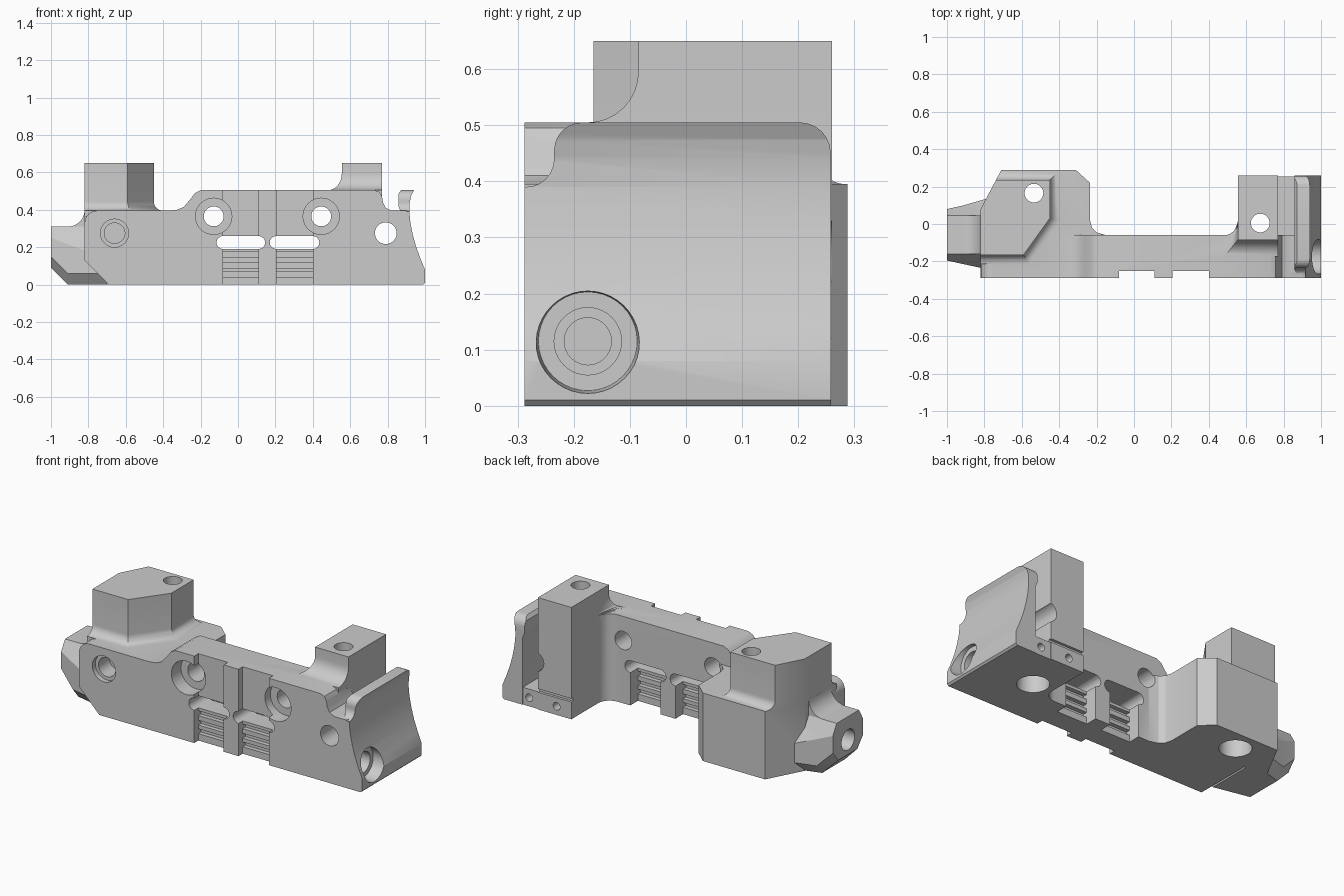
import bpy, bmesh, math

cube = bpy.data.objects.get("Cube")
if cube:
    bpy.data.objects.remove(cube, do_unlink=True)

grey = bpy.data.materials.new("machined grey")
grey.use_nodes = True
grey.diffuse_color = (0.6, 0.6, 0.6, 1)
grey.node_tree.nodes["Principled BSDF"].inputs["Base Color"].default_value = (0.6, 0.6, 0.6, 1)


def loft(name, rings):
    """Closed solid through rings of equal point count."""
    bm = bmesh.new()
    vs = [[bm.verts.new(p) for p in r] for r in rings]
    n = len(vs[0])
    for a, b in zip(vs, vs[1:]):
        for i in range(n):
            j = (i + 1) % n
            bm.faces.new((a[i], a[j], b[j], b[i]))
    bm.faces.new(vs[0][::-1])
    bm.faces.new(vs[-1])
    bm.normal_update()
    bmesh.ops.triangulate(bm, faces=bm.faces[:])
    bm.normal_update()
    if bm.calc_volume(signed=True) < 0:
        bmesh.ops.reverse_faces(bm, faces=bm.faces[:])
    me = bpy.data.meshes.new(name)
    bm.to_mesh(me)
    bm.free()
    me.materials.append(grey)
    ob = bpy.data.objects.new(name, me)
    bpy.context.collection.objects.link(ob)
    return ob


def place(axis, u, v, w):
    return {"x": (w, u, v), "y": (u, w, v), "z": (u, v, w)}[axis]


def prism(name, axis, pts, a, b):
    return loft(name, [[place(axis, u, v, w) for u, v in pts] for w in (a, b)])


def box(name, x0, x1, y0, y1, z0, z1):
    return prism(name, "z", [(x0, y0), (x1, y0), (x1, y1), (x0, y1)], z0, z1)


def arc(u, v, r, a0, a1, n):
    angles = [math.radians(a0 + (a1 - a0) * i / n) for i in range(n + 1)]
    return [(u + r * math.cos(t), v + r * math.sin(t)) for t in angles]


def drill(axis, u, v, r, a, b, r2=None):
    rings = [[place(axis, p, q, w) for p, q in arc(u, v, rad, 0, 360, 40)[:-1]]
             for rad, w in ((r, a), (r2 or r, b))]
    return loft("drill", rings)


def volume(mesh):
    bm = bmesh.new()
    bm.from_mesh(mesh)
    v = bm.calc_volume(signed=True)
    bm.free()
    return v


def combine(target, tool, op):
    """Boolean with the first solver that gives a plausible volume."""
    before, extra = volume(target.data), volume(tool.data)
    least = {"UNION": max(before, extra), "DIFFERENCE": before - extra, "INTERSECT": before / 2}[op]
    least = max(least - 1e-4, before * 0.3)
    for solver in ("MANIFOLD", "EXACT", "FLOAT"):
        mod = target.modifiers.new("bool", "BOOLEAN")
        mod.operation, mod.object, mod.solver = op, tool, solver
        bpy.context.view_layer.update()
        graph = bpy.context.evaluated_depsgraph_get()
        mesh = bpy.data.meshes.new_from_object(target.evaluated_get(graph))
        target.modifiers.remove(mod)
        if least <= volume(mesh) <= before + extra + 1e-4:
            target.data = mesh
            bpy.data.objects.remove(tool, do_unlink=True)
            return True
    return False


def flared(name, pts, dirs, z0, r, z1):
    """Upright block with a concave fillet spreading at its foot."""
    rings = [[(x + dx * r, y + dy * r, z0 - 0.03) for (x, y), (dx, dy) in zip(pts, dirs)]]
    for i in range(9):
        t = math.radians(90) * i / 8
        o, z = r * (1 - math.sin(t)), z0 + r * (1 - math.cos(t))
        rings.append([(x + dx * o, y + dy * o, z) for (x, y), (dx, dy) in zip(pts, dirs)])
    rings.append([(x, y, z1) for x, y in pts])
    return loft(name, rings)


# Front wall, with its stepped and rounded top edge
body = prism("mount_body", "y", [
    (-.82, .13), (-.69, 0), (.9, 0), (.9, .395), (.82, .395), (.79, .41), (.775, .44),
    (.77, .47), (.757, .495), (.73, .505), (-.2, .505), (-.23, .49), (-.26, .45),
    (-.29, .415), (-.33, .399), (-.38, .395)] + arc(-.755, .33, .065, 90, 180, 6), -.288, -.06)

# Left block and its tower
left = prism("left_block", "z", [
    (-.82, -.2), (-.15, -.2), (-.15, -.06), (-.2, -.045), (-.225, -.02), (-.235, .02),
    (-.235, .22), (-.31, .288), (-.71, .288), (-.82, .08)], 0, .395)
combine(left, prism("wedge", "y", [(-.9, -.1), (-.59, -.1), (-.82, .13), (-.9, .21)], -.4, .05),
        "DIFFERENCE")
tower = flared("left_tower",
               [(-.82, -.165), (-.59, -.165), (-.45, .03), (-.45, .235), (-.738, .235), (-.82, .08)],
               [(0, -1), (.5, -1), (1, -.3), (1, 1), (.53, 1), (0, 0)], .395, .05, .65)

# Side nub, tapered and chamfered
sections = []
for x, y0, y1, zs, zb in ((-1, -.195, .08, .25, .09), (-.91, -.215, .1, .215, 0), (-.7, -.26, .16, .14, 0)):
    sections.append([(x, y0, zb + .06), (x, y0, zs), (x, -.16, .31), (x, .045, .31),
                     (x, y1, zs), (x, y1, zb + .06), (x, y1 - .05, zb), (x, y0 + .05, zb)])
nub = loft("side_nub", sections)
nub_fillet = prism("nub_fillet", "y", [(-.8, .29), (-.91, .29)] + arc(-.91, .4, .09, 270, 357, 7)
                   + [(-.8, .395)], -.16, .045)

# Right column, its lower corner fillet and the pocket floor
column = box("right_column", .555, .77, -.1, .26, 0, .52)
column_top = flared("column_top", [(.77, -.085), (.555, -.085), (.555, .01), (.555, .26), (.77, .26)],
                    [(0, -1), (-.8, -1), (0, 0), (0, 0), (0, 0)], .505, .09, .65)
corner = prism("corner_fillet", "z", [(.6, -.1), (.48, -.1)] + arc(.48, .015, .075, 270, 360, 6)
               + [(.6, .015)], 0, .505)
floor = box("pocket_floor", .7, .95, -.1, .255, 0, .1)

# End plate: concave outside, rounded corners
plate = prism("end_plate", "y", [
    (.87, 0), (.99, 0), (1, .01), (1, .08), (.975, .14), (.953, .2), (.935, .265), (.922, .33),
    (.916, .39), (.918, .44), (.926, .475), (.94, .505), (.872, .505), (.857, .485), (.857, .42),
    (.87, .39)], -.288, .258)
outline = prism("plate_outline", "x", [(-.3, -.1), (.258, -.1)] + arc(.203, .45, .055, 0, 90, 6)
                + arc(-.185, .455, .05, 90, 180, 6) + arc(-.285, .44, .05, 0, -90, 6) + [(-.3, .39)], .8, 1.1)
combine(plate, outline, "INTERSECT")

# Join what joins cleanly; anything else stays a part of its own
parts = [body]
for part in (left, tower, nub, nub_fillet, column, column_top, corner, floor, plate):
    if not combine(body, part, "UNION"):
        parts.append(part)

cuts = []
# Cross holes in the wall, counterbored at the front
for x in (-.13, .445):
    cuts += [drill("y", x, .365, .053, -.4, .1), drill("y", x, .365, .097, -.4, -.2)]
# Recessed bays with windows and ribbed bars
for x0, x1 in ((-.08, .11), (.205, .4)):
    cuts.append(box("bay", x0, x1, -.4, -.25, -.1, .6))
    cuts.append(box("back_bay", x0, x1, -.13, 0, -.1, .225))
    slot = arc(x1, .225, .035, -90, 90, 8) + arc(x0, .225, .035, 90, 270, 8)
    cuts.append(prism("window", "y", slot, -.4, 0))
    for z in (.04, .09, .145):
        for y in (-.25, -.13):
            cuts.append(box("rib_groove", x0, x1, y - .025, y + .025, z, z + .028))
# Vertical bolt holes, counterbored below
for x, y in ((-.535, .165), (.675, .005)):
    cuts += [drill("z", x, y, .05, -.1, .8), drill("z", x, y, .085, -.1, .12)]
# Front holes
cuts += [drill("y", .79, .275, .058, -.4, .4), drill("y", .79, .275, .09, -.13, .0),
         drill("y", -.66, .275, .075, -.3, -.26), drill("y", -.66, .275, .055, -.27, -.16)]
# End holes
cuts += [drill("x", -.175, .115, .1, 1.1, .93, .088), drill("x", -.175, .115, .06, 1, .86),
         drill("x", -.175, .115, .042, .9, .75), drill("x", -.06, .175, .06, -1.1, -.85)]
# Small pin holes and the groove above the rear flange
cuts += [drill("y", x, .05, .022, .15, .4) for x in (.65, .83)]
cuts.append(box("flange_groove", .5, .8, .245, .4, .1, .12))
for cut in cuts:
    for part in parts[:-1]:
        spare = cut.copy()
        bpy.context.collection.objects.link(spare)
        if not combine(part, spare, "DIFFERENCE"):
            bpy.data.objects.remove(spare, do_unlink=True)
    if not combine(parts[-1], cut, "DIFFERENCE"):
        bpy.data.objects.remove(cut, do_unlink=True)

for part in parts:
    bpy.ops.object.select_all(action="DESELECT")
    part.select_set(True)
    bpy.context.view_layer.objects.active = part
    bpy.ops.object.shade_smooth_by_angle(angle=math.radians(28))
